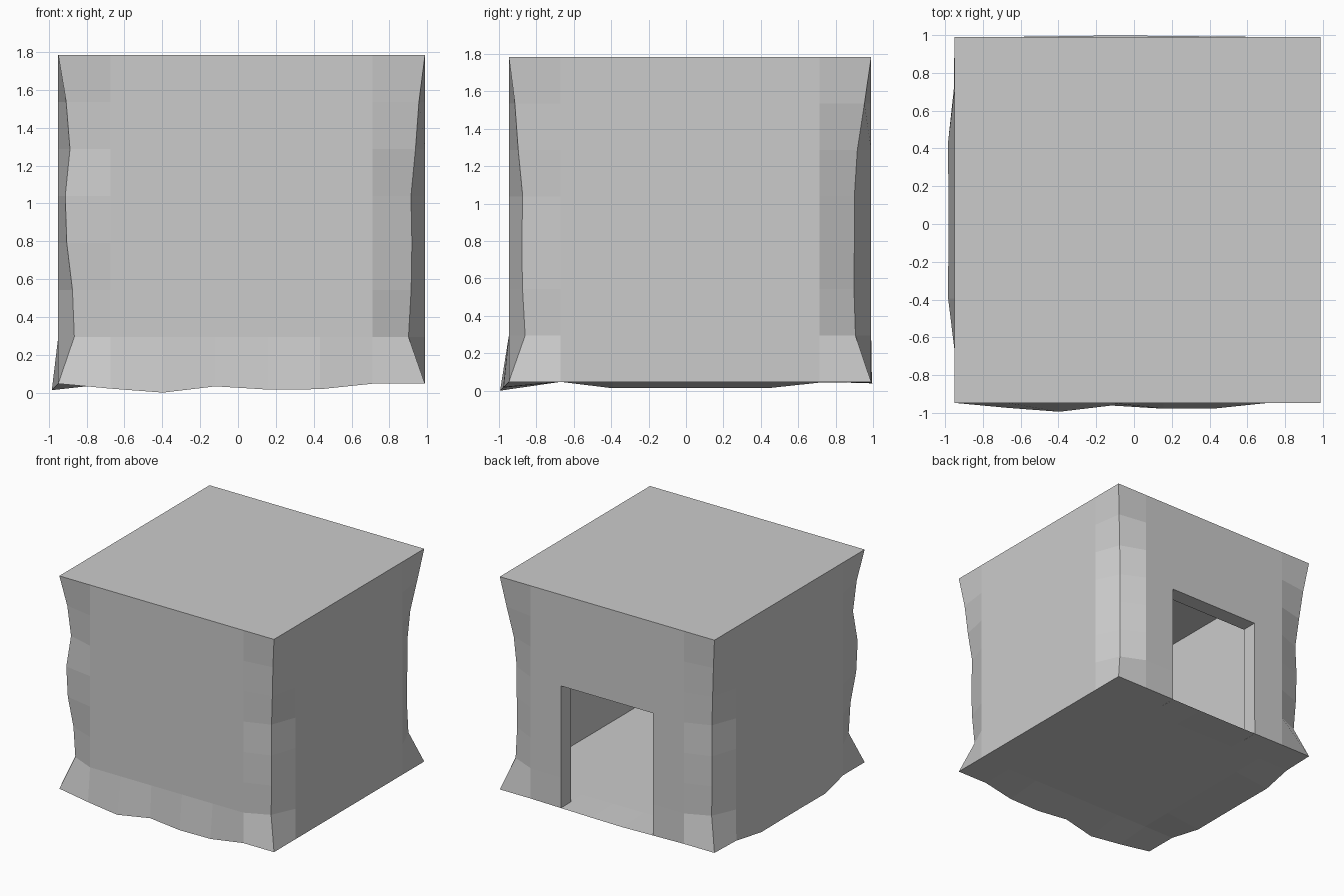
import bpy, bmesh
from mathutils import Vector

if "Cube" in bpy.data.objects:
    bpy.data.objects.remove(bpy.data.objects["Cube"])

N = 7                                   # cells along each edge
LO = Vector((-0.95, -0.947, 0.047))
HI = Vector((0.988, 0.99, 1.783))
STEP = (HI - LO) / N

# inset of the vertical corners, listed from bottom to top
CORNERS = {
    (0, 0): (.085, .075, .045, .037, .062, .042),
    (N, 0): (.087, .073, .069, .074, .05, .032),
    (0, N): (.085, .073, .069, .076, .055, .032),
    (N, N): (.084, .092, .09, .09, .074, .036),
}
# outward and downward sag of the bottom edges
FRONT_SAG = (.026, .047, .014, .031, .029, 0)
LEFT_SAG = (0, .034, .033, .033, .034, .004)
BACK_SAG = (0, .004, .008, .006, .003, 0)

# shell: subdivided box
bm = bmesh.new()
bmesh.ops.create_cube(bm, size=1)
bmesh.ops.subdivide_edges(bm, edges=bm.edges[:], cuts=N - 1, use_grid_fill=True)
index = {v: tuple(round((c + .5) * N) for c in v.co) for v in bm.verts}

# doorway: remove back cells, remember its rim
X0, X1, TOP = 2, 5, 4
cells = []
for f in bm.faces:
    ids = [index[v] for v in f.verts]
    if all(i[1] == N and X0 <= i[0] <= X1 and i[2] <= TOP for i in ids):
        cells.append(f)

# place the grid and make the edges uneven
for v, (i, j, k) in index.items():
    v.co = LO + Vector((i * STEP.x, j * STEP.y, k * STEP.z))
    if (i, j) in CORNERS and 0 < k < N:
        d = CORNERS[i, j][k - 1]
        v.co.x += d if i == 0 else -d
        v.co.y += d if j == 0 else -d
    if k == 0:
        if j == 0 and 0 < i < N:
            v.co += Vector((0, -1, -1)) * FRONT_SAG[i - 1]
        elif i == 0 and 0 < j < N:
            v.co += Vector((-1, 0, -1)) * LEFT_SAG[j - 1]
        elif j == N and 0 < i < N:
            v.co += Vector((0, 1, -1)) * BACK_SAG[i - 1]

bmesh.ops.recalc_face_normals(bm, faces=bm.faces[:])
bmesh.ops.delete(bm, geom=cells, context='FACES')

# door jambs and lintel: open rim pushed inward
rim = [e for e in bm.edges if e.is_boundary
       and not all(index[v][2] == 0 for v in e.verts)]
new = bmesh.ops.extrude_edge_only(bm, edges=rim)["geom"]
for v in new:
    if isinstance(v, bmesh.types.BMVert):
        v.co.y = HI.y - 0.13

mesh = bpy.data.meshes.new("hollow_block")
bm.to_mesh(mesh)
bm.free()
block = bpy.data.objects.new("hollow_block_with_doorway", mesh)
bpy.context.collection.objects.link(block)
